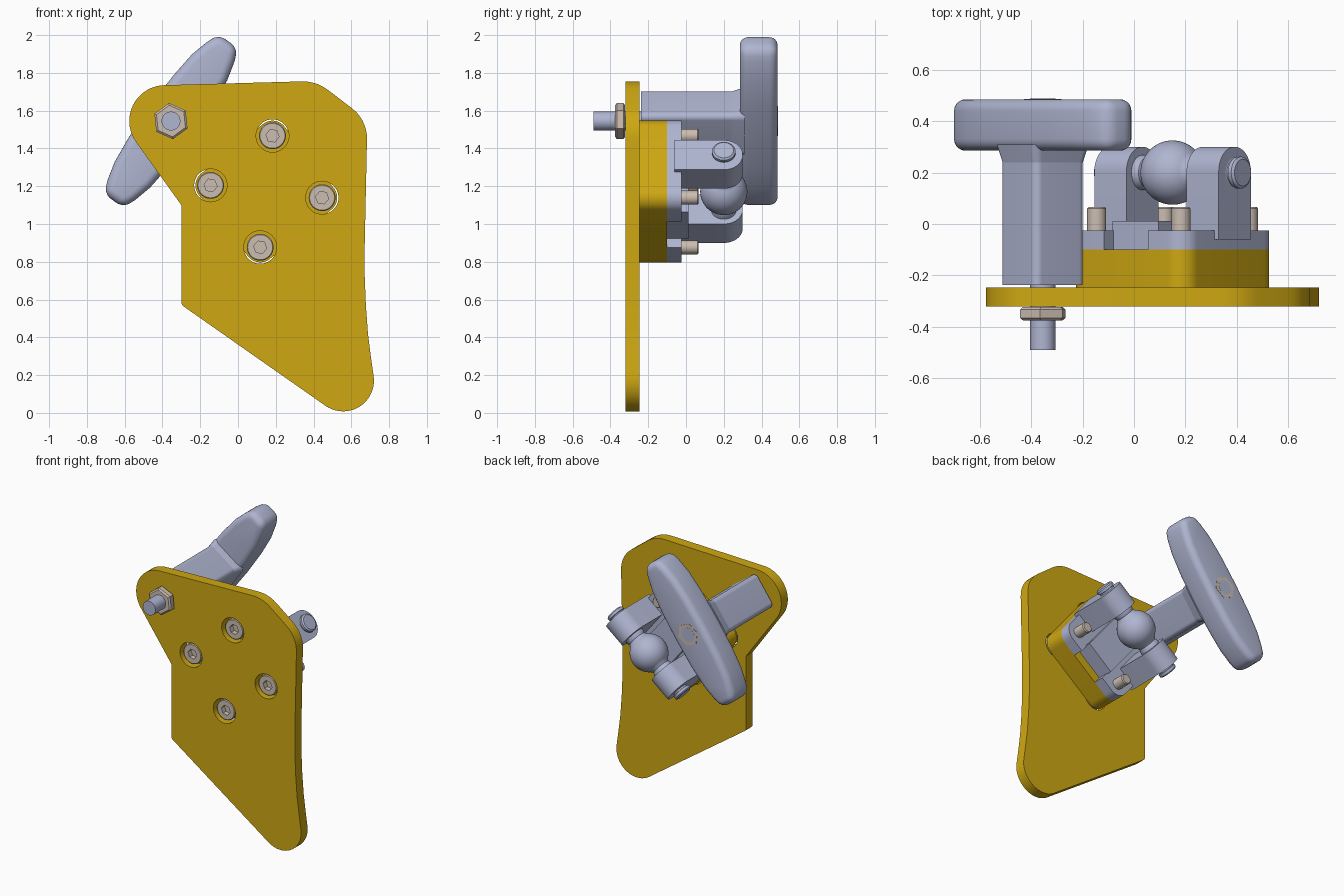
import bpy, bmesh, math
from mathutils import Vector

cube = bpy.data.objects.get("Cube")
if cube:
    bpy.data.objects.remove(cube)


def material(name, rgb):
    m = bpy.data.materials.new(name)
    m.use_nodes = True
    m.diffuse_color = (*rgb, 1)
    m.node_tree.nodes["Principled BSDF"].inputs["Base Color"].default_value = (*rgb, 1)
    return m


YELLOW = material("mustard_yellow", (0.62, 0.39, 0.006))
GREY = material("blue_grey", (0.43, 0.465, 0.64))
BEIGE = material("warm_steel", (0.60, 0.51, 0.44))

X, Y, Z = Vector((1, 0, 0)), Vector((0, 1, 0)), Vector((0, 0, 1))


def turned_axes(deg):
    a = math.radians(deg)
    return X * math.cos(a) + Z * math.sin(a), Z * math.cos(a) - X * math.sin(a)


def finish(name, bm, mat, bevel=0):
    bmesh.ops.recalc_face_normals(bm, faces=bm.faces)
    if bevel:
        rim = [e for e in bm.edges if e.calc_face_angle(0) > 0.6]
        bmesh.ops.bevel(bm, geom=rim, offset=bevel, segments=5, profile=0.5, affect='EDGES')
    me = bpy.data.meshes.new(name)
    bm.to_mesh(me)
    bm.free()
    me.materials.append(mat)
    ob = bpy.data.objects.new(name, me)
    bpy.context.collection.objects.link(ob)
    return ob


def rounded(corners):
    """Outline from (x, y, radius) corners."""
    out = []
    for i, (px, py, r) in enumerate(corners):
        p = Vector((px, py))
        if not r:
            out.append(p)
            continue
        a = (Vector(corners[i - 1][:2]) - p).normalized()
        b = (Vector(corners[(i + 1) % len(corners)][:2]) - p).normalized()
        half = a.angle(b) / 2
        c = p + (a + b).normalized() * r / math.sin(half)
        s = p + a * r / math.tan(half) - c
        e = p + b * r / math.tan(half) - c
        t0 = math.atan2(s.y, s.x)
        sweep = (math.atan2(e.y, e.x) - t0 + math.pi) % math.tau - math.pi
        n = max(3, int(abs(sweep) / 0.12))
        out += [c + r * Vector((math.cos(t0 + sweep * k / n), math.sin(t0 + sweep * k / n)))
                for k in range(n + 1)]
    return out


def box(w, h, r=0):
    return rounded([(-w, -h, r), (w, -h, r), (w, h, r), (-w, h, r)])


def prism(name, pts, c0, c1, mat, origin, A, B, C, end_scale=1, bevel=0):
    """Outline in the A, B plane, extruded along C from c0 to c1."""
    bm = bmesh.new()
    lo = [bm.verts.new(origin + A * p[0] + B * p[1] + C * c0) for p in pts]
    hi = [bm.verts.new(origin + (A * p[0] + B * p[1]) * end_scale + C * c1) for p in pts]
    bm.faces.new(lo)
    bm.faces.new(hi)
    for i in range(len(pts)):
        bm.faces.new((lo[i - 1], lo[i], hi[i], hi[i - 1]))
    return finish(name, bm, mat, bevel)


def lathe(name, profile, mat, origin, axis, seg=40, spin=0):
    """Closed solid of (distance, radius) rings around an axis."""
    bm = bmesh.new()
    P = Vector((axis.z, 0, -axis.x)) if abs(axis.y) < 0.5 else X
    Q = axis.cross(P)
    rings = []
    for t, r in profile:
        angles = [math.radians(spin) + math.tau * k / seg for k in range(seg)]
        rings.append([bm.verts.new(origin + axis * t + r * (P * math.cos(a) + Q * math.sin(a)))
                      for a in angles])
    bm.faces.new(rings[0])
    bm.faces.new(rings[-1])
    for lo, hi in zip(rings, rings[1:]):
        for k in range(seg):
            bm.faces.new((lo[k - 1], lo[k], hi[k], hi[k - 1]))
    return finish(name, bm, mat)


def cut(target, cutter):
    mod = target.modifiers.new("cut", 'BOOLEAN')
    mod.object = cutter
    mod.solver = 'EXACT'
    bpy.context.view_layer.objects.active = target
    bpy.ops.object.modifier_apply(modifier=mod.name)
    bpy.data.objects.remove(cutter)


# Mounting plate
plate = prism("mounting_plate", rounded([
    (-0.749, 1.725, 0.19), (0.415, 1.757, 0.22), (0.685, 1.55, 0.2), (0.67, 0.85, 0),
    (0.671, 0.72, 0), (0.677, 0.57, 0), (0.688, 0.42, 0), (0.703, 0.3, 0),
    (0.771, -0.178, 0.163), (-0.30, 0.572, 0.03), (-0.30, 1.1, 0)]),
    -0.32, -0.247, YELLOW, Vector(), X, Z, Y)

# Square spacer and bracket base, turned on the plate
MID = Vector((0.15, 0, 1.172))
U, V = turned_axes(38.7)
prism("spacer_block", box(0.29, 0.29, 0.08), -0.247, -0.10, YELLOW, MID, U, V, Y)
prism("bracket_center", box(0.115, 0.23), -0.10, 0.012, GREY, MID, U, V, Y)
lug_outline = rounded([(-0.1, -0.06, 0), (0.1, -0.06, 0), (0.1, 0.3, 0.098), (-0.1, 0.3, 0.098)])
for side, s in (("left", 1), ("right", -1)):
    foot = rounded([(s * 0.11, -0.29, 0), (s * 0.29, -0.29, 0.08),
                    (s * 0.29, 0.29, 0.08), (s * 0.11, 0.29, 0)])
    prism(side + "_foot", foot, -0.10, -0.025, GREY, MID, U, V, Y)
    prism(side + "_lug", lug_outline, s * 0.15, s * 0.31, GREY, MID, V, Y, U)

# Axle with ball, necks and grooved ends
half = [(0.125 * math.sin(math.radians(a)), 0.125 * math.cos(math.radians(a)))
        for a in range(0, 60, 5)]
half += [(0.12, 0.062), (0.135, 0.068), (0.305, 0.068), (0.312, 0.052), (0.322, 0.052),
         (0.325, 0.062), (0.342, 0.062), (0.35, 0.052)]
axle = [(-t, r) for t, r in reversed(half[1:])] + half
lathe("ball_axle", axle, GREY, MID + Y * 0.2, U, 48)

# Four socket screws in counterbores
for i in (-1, 1):
    for j in (-1, 1):
        at = MID + U * i * 0.21 + V * j * 0.21
        cut(plate, lathe("bore_cutter", [(-0.4, 0.087), (-0.2, 0.087)], YELLOW, at, Y))
        screw = lathe("socket_screw", [(-0.305, 0.066), (-0.30, 0.071), (-0.24, 0.071),
                                       (-0.24, 0.037), (0.06, 0.037), (0.067, 0.031)],
                      BEIGE, at, Y)
        cut(screw, lathe("socket_cutter", [(-0.35, 0.035), (-0.27, 0.035)], BEIGE, at, Y, 6, 10))

# Handle: threaded rod, nuts, stem and crossbar
HUB = Vector((-0.355, 0, 1.545))
A, B = turned_axes(54.3)
lathe("handle_rod", [(-0.49, 0.05), (0.488, 0.05)], GREY, HUB, Y)
lathe("front_nut", [(-0.375, 0.084), (-0.366, 0.096), (-0.332, 0.096), (-0.322, 0.084)],
      BEIGE, HUB, Y, 6, 24)
lathe("rear_nut", [(0.44, 0.08), (0.487, 0.08)], BEIGE, HUB, Y, 6, 24)
stem = box(0.12, 0.12, 0.03)
prism("handle_stem", stem, -0.237, 0.24, GREY, HUB, A, B, Y)
prism("stem_flare", stem, 0.24, 0.31, GREY, HUB, A, B, Y, end_scale=1.15)
edge = [(0.52, 0.062), (0.45, 0.09), (0.35, 0.116), (0.2, 0.131), (0, 0.136)]
top = edge + [(-x, y) for x, y in reversed(edge[:-1])]
bar = top + [(x, -y) for x, y in reversed(top)]
prism("handle_crossbar", bar, 0.285, 0.485, GREY, HUB, A, B, Y, bevel=0.045)

# Smooth the curved surfaces, keep edges crisp
for ob in bpy.context.collection.objects:
    if ob.type != 'MESH':
        continue
    bpy.ops.object.select_all(action='DESELECT')
    ob.select_set(True)
    bpy.context.view_layer.objects.active = ob
    bpy.ops.object.shade_smooth_by_angle(angle=math.radians(28))
